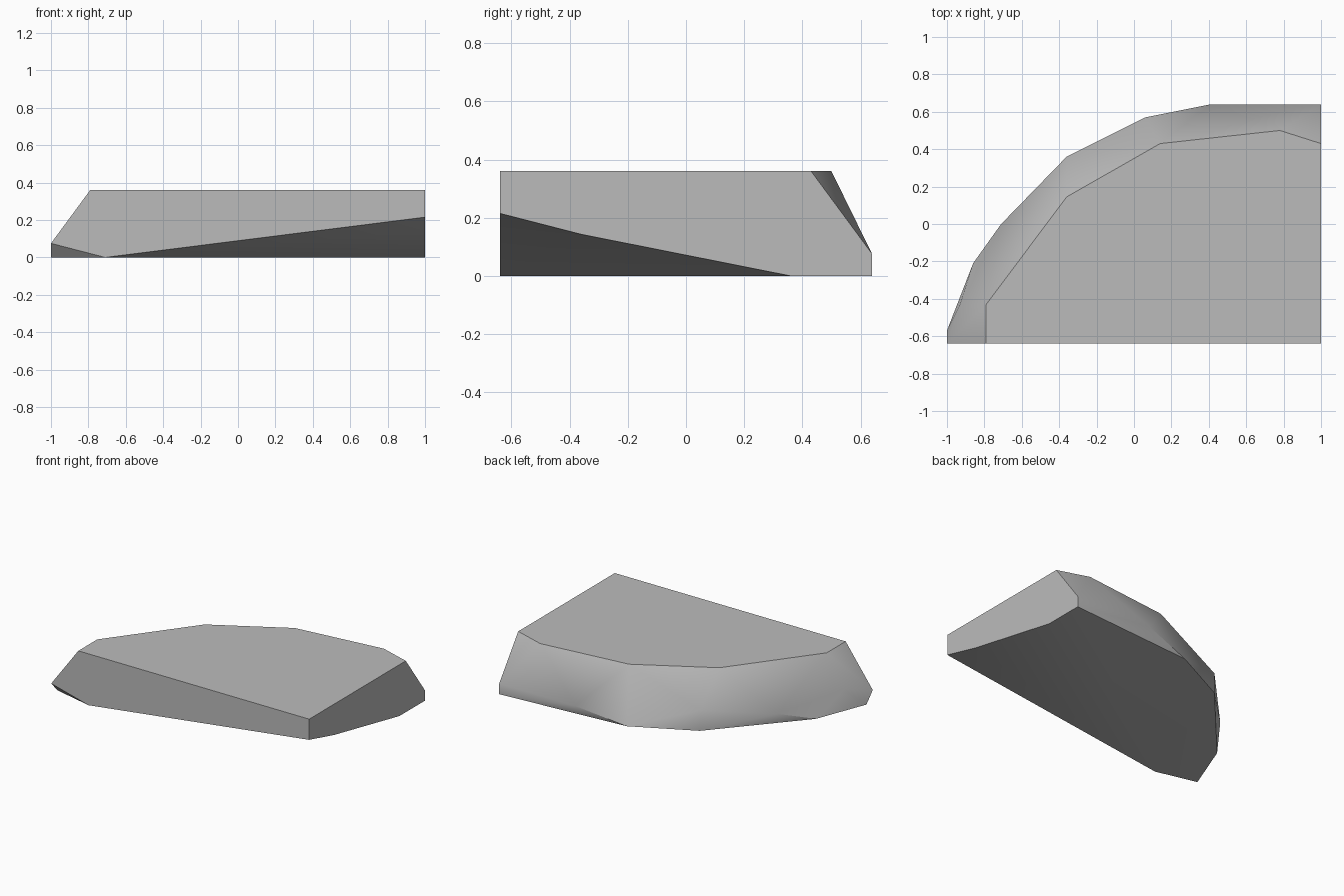
import bpy
import bmesh
import math

cube = bpy.data.objects.get("Cube")
if cube:
    bpy.data.objects.remove(cube)

# Stone colour
stone = bpy.data.materials.new("stone_grey")
stone.use_nodes = True
grey = (0.5, 0.5, 0.5, 1)
stone.diffuse_color = grey
stone.node_tree.nodes["Principled BSDF"].inputs["Base Color"].default_value = grey

HALF_DEPTH = 0.64
HEIGHT = 0.36
RIM = 0.075
MID = 0.143
FRONT = -HALF_DEPTH

# Horizontal rings of the rock, keyed by height
rings = {
    # flat top
    HEIGHT: [(1, FRONT), (-0.79, FRONT), (-0.79, -0.43), (-0.36, 0.145),
             (0.14, 0.43), (0.78, 0.5), (1, 0.43)],
    # high inner corner of the raised underside
    0.215: [(1, FRONT)],
    # bulges on the rounded side and a step of the underside
    MID: [(1, -0.36), (-0.36, 0.36), (-0.93, -0.43)],
    # rim
    RIM: [(-1, FRONT), (-0.71, 0), (0.41, HALF_DEPTH), (1, HALF_DEPTH)],
    # ground contact
    0: [(-0.71, FRONT), (-1, -0.57), (-0.86, -0.21), (-0.36, 0.36),
        (0.06, 0.57), (1, HALF_DEPTH), (1, 0.36)],
}

# Wrap the rings in one faceted quarter rock
bm = bmesh.new()
for z, ring in rings.items():
    for x, y in ring:
        bm.verts.new((x, y, z))
bmesh.ops.convex_hull(bm, input=list(bm.verts))
loose = [v for v in bm.verts if not v.link_faces]
bmesh.ops.delete(bm, geom=loose, context="VERTS")

# Join coplanar triangles into the flat cut faces
bmesh.ops.dissolve_limit(bm, angle_limit=math.radians(1),
                         verts=list(bm.verts), edges=list(bm.edges))
bmesh.ops.recalc_face_normals(bm, faces=list(bm.faces))

mesh = bpy.data.meshes.new("rock_corner")
bm.to_mesh(mesh)
bm.free()
mesh.materials.append(stone)
rock = bpy.data.objects.new("rock_corner", mesh)
bpy.context.collection.objects.link(rock)

# Smooth the rounded side, keep the cut edges sharp
bpy.context.view_layer.objects.active = rock
rock.select_set(True)
bpy.ops.object.shade_smooth_by_angle(angle=math.radians(35))
